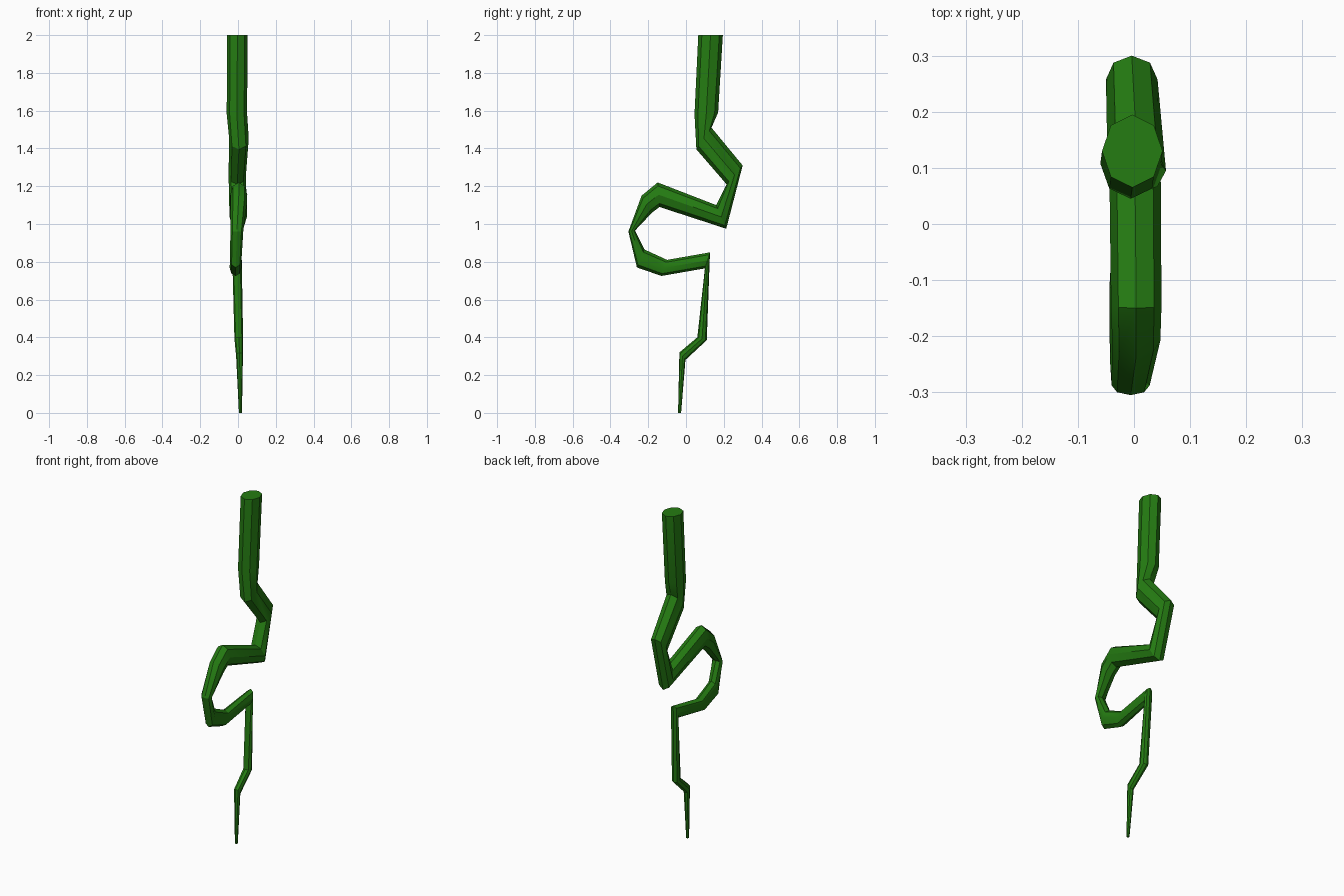
import bpy, bmesh, math
from mathutils import Vector

if "Cube" in bpy.data.objects:
    bpy.data.objects.remove(bpy.data.objects["Cube"])

SIDES = 8

# Each ring: side A (y, z), side B (y, z), x centre, x half-width; top to root tip
RINGS = [
    ((0.065, 2.0), (0.195, 2.0), -0.003, 0.054),
    ((0.045, 1.58), (0.17, 1.59), -0.006, 0.054),
    ((0.055, 1.395), (0.135, 1.51), 0.005, 0.052),
    ((0.215, 1.21), (0.30, 1.31), -0.004, 0.046),
    ((0.16, 1.10), (0.213, 0.975), 0.001, 0.046),
    ((-0.15, 1.22), (-0.14, 1.09), 0.004, 0.045),
    ((-0.235, 1.15), (-0.18, 1.06), 0.004, 0.043),
    ((-0.305, 0.96), (-0.27, 0.965), -0.006, 0.034),
    ((-0.26, 0.77), (-0.22, 0.865), -0.012, 0.031),
    ((-0.13, 0.725), (-0.10, 0.81), -0.013, 0.031),
    ((0.10, 0.765), (0.127, 0.85), -0.005, 0.025),
    ((0.06, 0.40), (0.11, 0.385), 0.004, 0.023),
    ((-0.035, 0.32), (-0.003, 0.28), 0.008, 0.018),
    ((-0.042, 0.0), (-0.026, 0.0), 0.013, 0.008),
]

bm = bmesh.new()
loops = []
for a, b, cx, hx in RINGS:
    va, vb = Vector((cx, *a)), Vector((cx, *b))
    centre, axis = (va + vb) / 2, (vb - va) / 2
    loop = []
    for i in range(SIDES):
        t = math.tau * i / SIDES
        loop.append(bm.verts.new(centre + axis * math.cos(t)
                                 + Vector((hx * math.sin(t), 0, 0))))
    loops.append(loop)

# Stem walls
for upper, lower in zip(loops, loops[1:]):
    for i in range(SIDES):
        j = (i + 1) % SIDES
        bm.faces.new((upper[i], upper[j], lower[j], lower[i]))

# End caps
bm.faces.new(loops[0])
bm.faces.new(loops[-1])
bmesh.ops.recalc_face_normals(bm, faces=bm.faces[:])

mesh = bpy.data.meshes.new("hanging_vine")
bm.to_mesh(mesh)
bm.free()
vine = bpy.data.objects.new("hanging_vine", mesh)
bpy.context.collection.objects.link(vine)

# Green stem
green = bpy.data.materials.new("green_stem")
green.diffuse_color = (0.018, 0.2, 0.006, 1)
green.use_nodes = True
green.node_tree.nodes["Principled BSDF"].inputs["Base Color"].default_value = green.diffuse_color
mesh.materials.append(green)

bpy.context.view_layer.objects.active = vine
vine.select_set(True)
bpy.ops.object.shade_smooth_by_angle(angle=math.radians(30))
